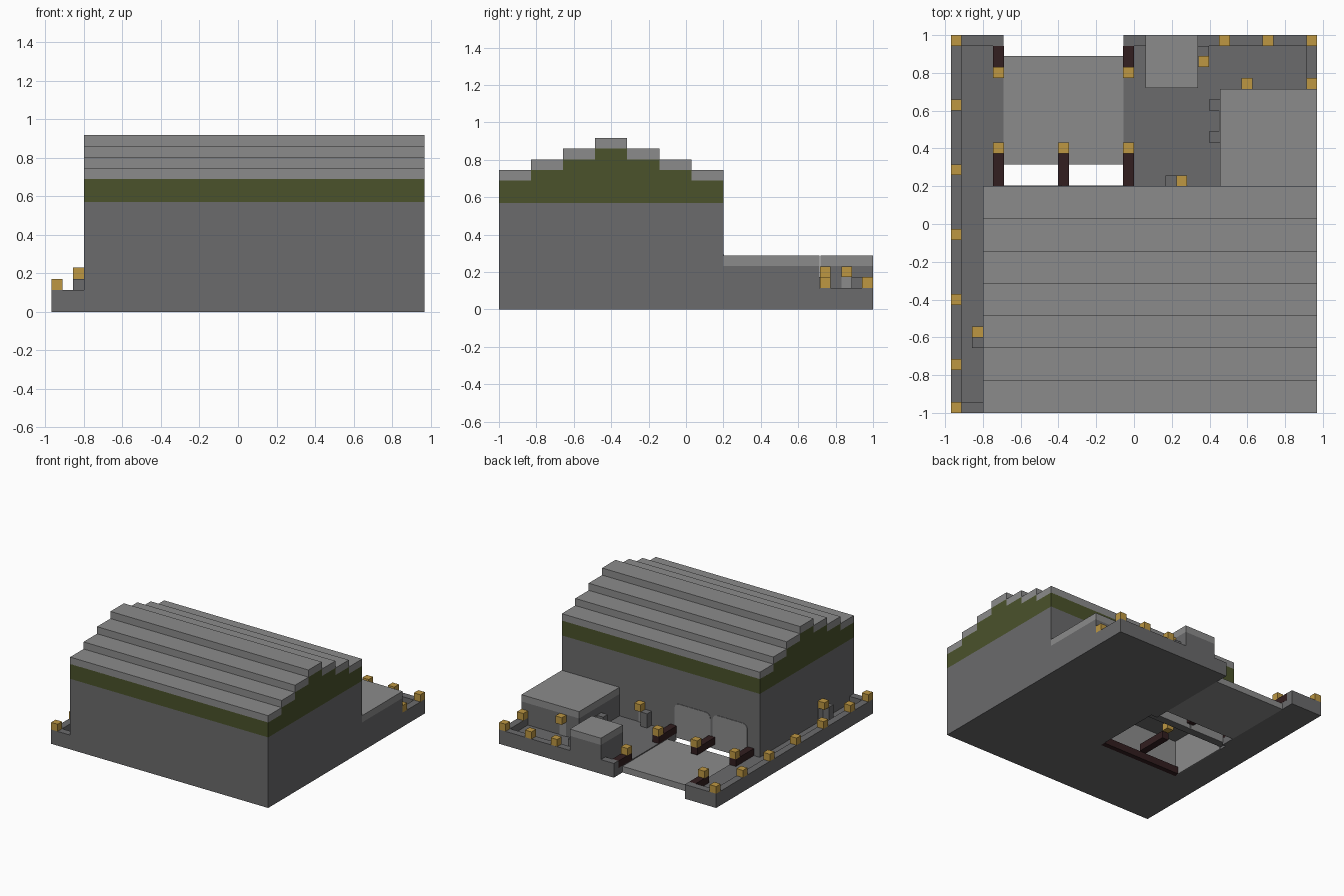
import bpy, bmesh

cube = bpy.data.objects.get("Cube")
if cube:
    bpy.data.objects.remove(cube, do_unlink=True)


def material(name, rgb):
    m = bpy.data.materials.new(name)
    m.use_nodes = True
    m.diffuse_color = (*rgb, 1)
    m.node_tree.nodes["Principled BSDF"].inputs["Base Color"].default_value = (*rgb, 1)
    return m


STONE = material("dark stone", (0.145, 0.145, 0.149))
PALE = material("pale stone", (0.26, 0.26, 0.26))
GREEN = material("moss green", (0.069, 0.084, 0.024))
GOLD = material("lamp gold", (0.51, 0.31, 0.055))
TIMBER = material("dark timber", (0.032, 0.013, 0.014))

U = 0.0575            # height of one layer and width of one small block
FLOOR, RIM = U, 2 * U


def box(name, mat, x, y, z, round_top=0):
    """Axis-aligned block from (min, max) pairs; optionally rounds its upper corners."""
    bm = bmesh.new()
    bmesh.ops.create_cube(bm, size=1)
    for v in bm.verts:
        for i, (a, b) in enumerate((x, y, z)):
            v.co[i] = b if v.co[i] > 0 else a
    if round_top:
        edges = [e for e in bm.edges
                 if all(abs(v.co.z - z[1]) < 1e-5 for v in e.verts)
                 and abs(e.verts[0].co.x - e.verts[1].co.x) < 1e-5]
        bmesh.ops.bevel(bm, geom=edges, offset=round_top, segments=3,
                        profile=0.5, affect='EDGES')
    me = bpy.data.meshes.new(name)
    bm.to_mesh(me)
    bm.free()
    me.materials.append(mat)
    ob = bpy.data.objects.new(name, me)
    bpy.context.collection.objects.link(ob)
    return ob


def lamp(x, y, z=RIM):
    h = U / 2
    box("lamp", GOLD, (x - h, x + h), (y - h, y + h), (z, z + U))


# Main hall: walls around a boat bay that is open underneath
HX, HY = (-0.80, 0.97), (-1.0, 0.2)
BAY_X, BAY_Y, BAY_TOP = (-0.72, 0.0), (-0.38, 0.14), 0.29
box("hall_upper_wall", STONE, HX, HY, (BAY_TOP, 0.57))
box("hall_front_base", STONE, HX, (HY[0], BAY_Y[0]), (0, BAY_TOP))
box("hall_right_base", STONE, (HX[0], BAY_X[0]), (BAY_Y[0], HY[1]), (0, BAY_TOP))
box("hall_left_base", STONE, (BAY_X[1], HX[1]), (BAY_Y[0], HY[1]), (0, BAY_TOP))
box("bay_back_wall", STONE, BAY_X, (BAY_Y[1], HY[1]), (0.02, BAY_TOP))

# Green gable band and stepped roof
box("gable_band", GREEN, HX, HY, (0.57, 0.69))
step = (HY[1] - HY[0]) / 7
for i in range(7):
    y = (HY[0] + i * step, HY[0] + (i + 1) * step)
    z = 0.688 + U * (3 - abs(i - 3))
    if z > 0.69:
        box("gable_step", GREEN, HX, y, (0.69, z))
    box("roof_step", PALE, HX, y, (z, z + U))

# Pale bay doors with rounded tops
for x in ((-0.69, -0.38), (-0.36, -0.04)):
    box("bay_door", PALE, x, (0.195, 0.204), (0.02, 0.295), round_top=0.04)

# Bay interior: pale lining, timber kerb, beams and lamps
box("bay_lining_side", PALE, (-0.72, -0.712), BAY_Y, (0, BAY_TOP))
box("bay_lining_front", PALE, BAY_X, (-0.38, -0.372), (U, BAY_TOP))
box("bay_kerb", TIMBER, BAY_X, (-0.38, -0.34), (0, U))
for x in (-0.37, -0.03):
    box("bay_beam", TIMBER, (x - U / 2, x + U / 2), (-0.34, -0.08), (U, RIM))
    lamp(x, -0.05)

# Yard floors either side of the inlet, and the landing slab in it
EDGE_L, EDGE_R = -0.69, -0.055
box("right_walk_floor", STONE, (-0.97, HX[0]), (-1, 0.2), (0, FLOOR))
box("right_yard_floor", STONE, (-0.97, EDGE_L), (0.2, 1), (0, FLOOR))
box("left_yard_floor", STONE, (EDGE_R, 0.97), (0.2, 1), (0, FLOOR))
box("landing_slab", PALE, (EDGE_L, EDGE_R), (0.315, 0.89), (0, 0.05))

# Raised rims around the yard
for x, y in (((-0.97, -0.97 + U), (-1, 1)),
             ((-0.97 + U, HX[0]), (-1, -1 + U)),
             ((-0.97 + U, EDGE_L), (1 - U, 1)),
             ((EDGE_R, 0.97), (1 - U, 1)),
             ((0.97 - U, 0.97), (0.715, 1 - U))):
    box("yard_rim", STONE, x, y, (FLOOR, RIM))

# Jetty beams with a lamp on the end of each
for x in (-0.718, -0.373, -0.03):
    box("jetty_beam", TIMBER, (x - U / 2, x + U / 2), (0.2, 0.43), (FLOOR, RIM))
    lamp(x, 0.403)
for x in (-0.718, -0.03):
    box("mooring_beam", TIMBER, (x - U / 2, x + U / 2), (0.775, 1 - U), (FLOOR, RIM))
    lamp(x, 0.803)

# Two outbuildings with flat roofs
for name, x, y in (("large_shed", (0.455, 0.97), (0.2, 0.715)),
                   ("small_shed", (0.06, 0.338), (0.72, 1.0))):
    box(name + "_wall", STONE, x, y, (0, 0.233))
    box(name + "_roof", PALE, x, y, (0.233, 0.288))

# Doors with a lamp above, and the blocks that stand beside them
DOOR_Z = (FLOOR, 3 * U)
T = 0.004
box("side_door", PALE, (HX[0] - T, HX[0]), (-0.6, -0.543), DOOR_Z)
box("rear_door", PALE, (0.225, 0.282), (0.2, 0.2 + T), DOOR_Z)
box("small_shed_door", PALE, (0.338, 0.338 + T), (0.832, 0.885), DOOR_Z)
box("large_shed_door", PALE, (0.57, 0.627), (0.715, 0.715 + T), DOOR_Z)
box("large_shed_side_door", PALE, (0.455 - T, 0.455), (0.49, 0.6), DOOR_Z)
for x, y in ((-0.829, -0.571), (0.253, 0.229), (0.369, 0.86), (0.598, 0.744)):
    lamp(x, y, 3 * U)
for x, y in ((-0.829, -0.628), (0.196, 0.229), (0.427, 0.63),
             (0.427, 0.46), (0.367, 0.914)):
    h = U / 2
    box("door_block", STONE, (x - h, x + h), (y - h, y + h), DOOR_Z)

# Rim lamps
for y in (0.971, 0.63, 0.287, -0.055, -0.4, -0.744, -0.971):
    lamp(-0.941, y)
for x, y in ((0.48, 0.971), (0.71, 0.971), (0.941, 0.971), (0.941, 0.744)):
    lamp(x, y)
